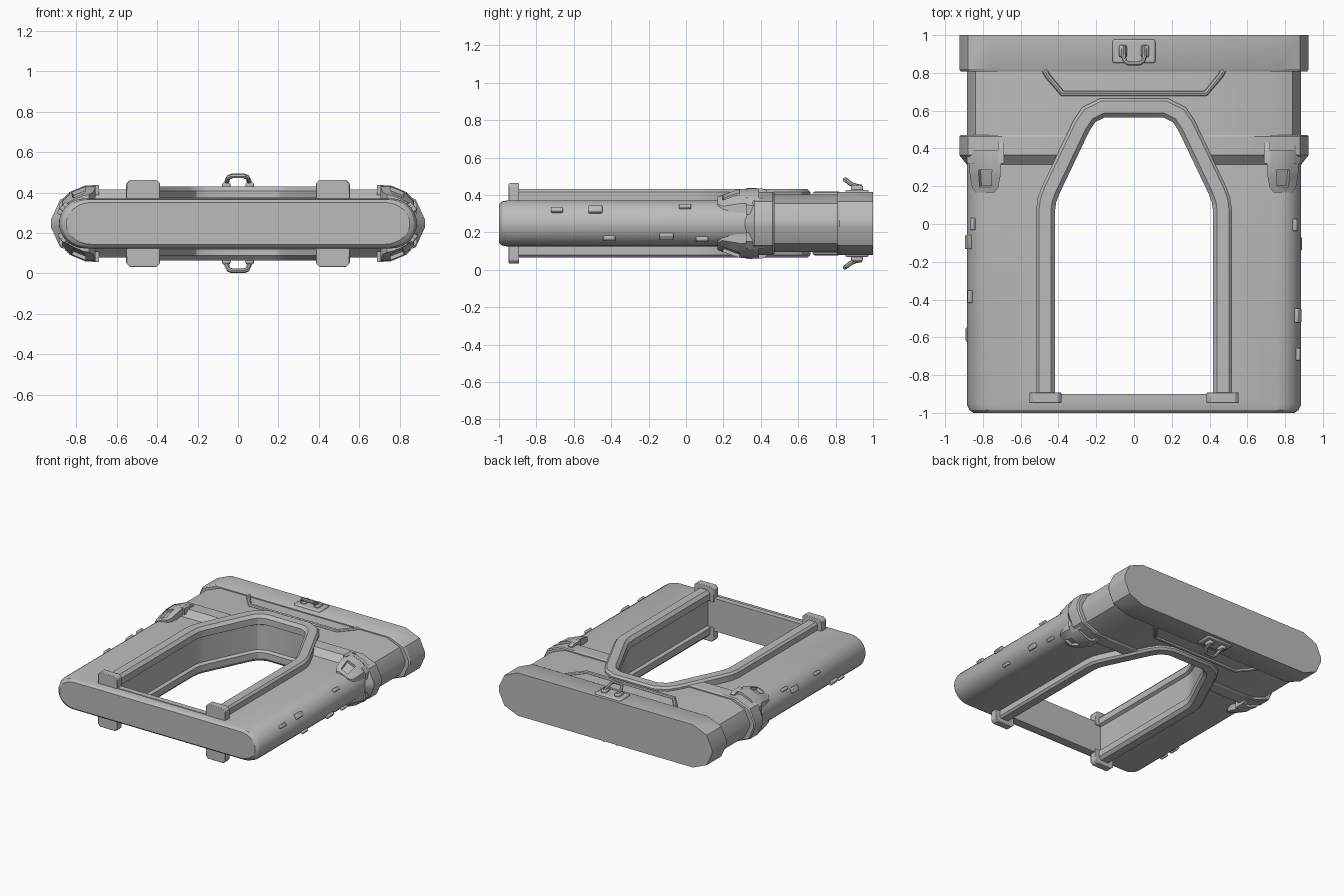
import bpy, bmesh, math
from mathutils import Vector, Matrix

if "Cube" in bpy.data.objects:
    bpy.data.objects.remove(bpy.data.objects["Cube"])

MID = 0.2475  # height of the symmetry plane; parts are modelled around z = 0

grey = bpy.data.materials.new("plain grey")
grey.use_nodes = True
COLOUR = (0.5, 0.5, 0.5, 1)
grey.diffuse_color = COLOUR
for node in grey.node_tree.nodes:
    if node.type == 'BSDF_PRINCIPLED':
        node.inputs["Base Color"].default_value = COLOUR


def activate(ob):
    bpy.ops.object.select_all(action='DESELECT')
    ob.select_set(True)
    bpy.context.view_layer.objects.active = ob


def finish(name, bm, mirror="", bevel=0.0, smooth=True):
    bmesh.ops.recalc_face_normals(bm, faces=bm.faces)
    me = bpy.data.meshes.new(name)
    bm.to_mesh(me)
    bm.free()
    me.materials.append(grey)
    ob = bpy.data.objects.new(name, me)
    bpy.context.collection.objects.link(ob)
    ob.location.z = MID
    if bevel:
        mod = ob.modifiers.new("bevel", 'BEVEL')
        mod.width, mod.segments = bevel, 2
    if mirror:
        mod = ob.modifiers.new("mirror", 'MIRROR')
        mod.use_axis = ("x" in mirror, False, "z" in mirror)
        mod.use_mirror_merge = False
    activate(ob)
    if smooth:
        bpy.ops.object.shade_smooth_by_angle(angle=math.radians(28))
    return ob


def loft(name, rings, **kw):
    """Skin a list of equal closed rings and cap both ends."""
    bm = bmesh.new()
    rows = [[bm.verts.new(p) for p in ring] for ring in rings]
    n = len(rows[0])
    for a, b in zip(rows, rows[1:]):
        for i in range(n):
            j = (i + 1) % n
            bm.faces.new((a[i], a[j], b[j], b[i]))
    bm.faces.new(rows[0])
    bm.faces.new(rows[-1])
    return finish(name, bm, **kw)


def box(name, centre, size, turn=0.0, **kw):
    bm = bmesh.new()
    mat = (Matrix.Translation(centre) @ Matrix.Rotation(turn, 4, 'Y')
           @ Matrix.Diagonal((*size, 1)))
    bmesh.ops.create_cube(bm, size=1, matrix=mat)
    return finish(name, bm, **kw)


def tube(name, path, radius, mirror=""):
    cu = bpy.data.curves.new(name + " path", 'CURVE')
    cu.dimensions = '3D'
    cu.bevel_depth, cu.bevel_resolution, cu.use_fill_caps = radius, 2, True
    sp = cu.splines.new('POLY')
    sp.points.add(len(path) - 1)
    for pt, co in zip(sp.points, path):
        pt.co = (*co, 1)
    tmp = bpy.data.objects.new(name + " path", cu)
    bpy.context.collection.objects.link(tmp)
    dg = bpy.context.evaluated_depsgraph_get()
    me = bpy.data.meshes.new_from_object(tmp.evaluated_get(dg))
    bm = bmesh.new()
    bm.from_mesh(me)
    bpy.data.objects.remove(tmp)
    bpy.data.meshes.remove(me)
    return finish(name, bm, mirror=mirror)


def ring(half, y):
    return [(x, y, z) for x, z in half] + [(-x, y, z) for x, z in reversed(half)]


def round_section(y, w, h, r=0.125, n=14):
    angles = [math.pi * (0.5 - i / n) for i in range(n + 1)]
    return ring([(w - r + r * math.cos(a), h * math.sin(a)) for a in angles], y)


def facet_section(y, w, h):
    half = [(w - 0.165, h), (w - 0.045, h * 0.7), (w, h * 0.12)]
    return ring(half + [(x, -z) for x, z in reversed(half)], y)


# Main shell
W, H = 0.885, 0.1235
body = loft("body", [round_section(-1.0, W - 0.035, H - 0.02),
                     round_section(-0.985, W - 0.014, H - 0.006),
                     round_section(-0.955, W, H), round_section(0.35, W, H)])
collar = loft("collar", [facet_section(0.315, W, H), facet_section(0.365, 0.925, 0.168),
                         facet_section(0.462, 0.925, 0.168), facet_section(0.472, 0.917, 0.162)])
neck = loft("neck", [facet_section(0.42, W, 0.154), facet_section(0.84, W, 0.154)])
loft("end_cap", [facet_section(0.808, 0.917, 0.162), facet_section(0.82, 0.925, 0.168),
                 facet_section(1.0, 0.925, 0.168)])

# Arched opening: inner outline, and a mitred offset of it
side = [(0.418, -0.9), (0.418, 0.07), (0.412, 0.115), (0.395, 0.16),
        (0.235, 0.495), (0.205, 0.54), (0.155, 0.565)]
arch = [Vector(p) for p in side] + [Vector((-x, y)) for x, y in reversed(side)]


def miter(i):
    def normal(a, b):
        d = (b - a).normalized()
        return Vector((d.y, -d.x))
    last = len(arch) - 1
    n1 = normal(arch[max(i - 1, 0)], arch[max(i, 1)])
    n2 = normal(arch[min(i, last - 1)], arch[min(i + 1, last)])
    m = (n1 + n2).normalized()
    return m / m.dot(n1)


outline = [p + miter(i) * 0.05 for i, p in enumerate(arch)]
cutter = loft("opening_cutter", [[(p.x, p.y, z) for p in outline] for z in (-0.4, 0.4)],
              smooth=False)
cutter.hide_render = True
for ob in (body, collar, neck):
    mod = ob.modifiers.new("opening", 'BOOLEAN')
    mod.operation, mod.solver, mod.object = 'DIFFERENCE', 'EXACT', cutter
    activate(ob)
    # cut before the smoothing step
    bpy.ops.object.modifier_move_to_index(modifier=mod.name, index=0)
    bpy.ops.object.modifier_apply(modifier=mod.name)
bpy.data.objects.remove(cutter)

# Arched frame with raised rails and a recessed inner wall
rail = [(0.1, 0.168), (0.085, 0.183), (0.022, 0.183), (0.0, 0.16), (0.0, 0.11), (0.022, 0.098)]
profile = rail + [(t, -z) for t, z in reversed(rail)]
loft("arch_frame", [[(*(p + miter(i) * t), z) for t, z in profile]
                    for i, p in enumerate(arch)])

# Front sill and the four frame feet
box("front_sill", (0, -0.922, 0), (0.84, 0.044, 0.257))
foot = [(0.385, 0.1), (0.385, 0.197), (0.403, 0.215), (0.535, 0.215), (0.553, 0.197), (0.553, 0.1)]
loft("frame_feet", [[(x, y, z) for x, z in foot] for y in (-0.948, -0.892)],
     mirror="xz", bevel=0.004)

# Raised trim on the neck
trim = [(0.475, 0.815), (0.458, 0.785), (0.378, 0.69)]
tube("neck_trim", [(x, y, 0.156) for x, y in trim]
     + [(-x, y, 0.156) for x, y in reversed(trim)], 0.015, mirror="z")

# Carry loop on the cap, top and bottom
box("loop_plate", (0, 0.914, 0.168), (0.225, 0.125, 0.024), mirror="z", bevel=0.01)
box("loop_eyelets", (0.058, 0.915, 0.188), (0.042, 0.065, 0.03), mirror="xz", bevel=0.01)
hook = [(0.055, 0.94, 0.195), (0.056, 0.91, 0.2), (0.054, 0.88, 0.212),
        (0.046, 0.86, 0.228), (0.03, 0.85, 0.235)]
tube("carry_loop", hook + [(-x, y, z) for x, y, z in reversed(hook)], 0.012, mirror="z")


# Latches bent over the rounded shoulder
def drop(x):
    return max(0, x - 0.755) * 0.42 + max(0, x - 0.835) * 0.75


stations = [(0.168, 0.05, 0.142), (0.195, 0.07, 0.152), (0.25, 0.08, 0.172),
            (0.285, 0.084, 0.183), (0.36, 0.084, 0.187)]
columns = (-1, -0.42, 0.42, 1)
bm = bmesh.new()
grid = []
for y, w, z in stations:
    xs = [0.788 + c * w for c in columns]
    grid.append([[bm.verts.new((x, y, z - drop(x) - d)) for x in xs] for d in (0, 0.05)])
window = []
for k, (a, b) in enumerate(zip(grid, grid[1:])):
    for s in (0, 1):
        for i in range(3):
            f = bm.faces.new((a[s][i], a[s][i + 1], b[s][i + 1], b[s][i]))
            if s == 0 and i == 1 and k in (1, 2):
                window.append(f)
    for i in (0, 3):
        bm.faces.new((a[0][i], b[0][i], b[1][i], a[1][i]))
for g in (grid[0], grid[-1]):
    for i in range(3):
        bm.faces.new((g[0][i], g[0][i + 1], g[1][i + 1], g[1][i]))
bmesh.ops.recalc_face_normals(bm, faces=bm.faces)
bmesh.ops.inset_region(bm, faces=window, thickness=0.005, depth=-0.018)
finish("latches", bm, mirror="xz")

for x in (0.704, 0.868):
    w = 0.017
    loft("latch_prong", [[(x + s * w, y, z - drop(x + s * w) - d)
                          for s, d in ((-1, 0), (1, 0), (1, 0.05), (-1, 0.05))]
                         for y, z in ((0.32, 0.19), (0.41, 0.187), (0.432, 0.175))],
         mirror="xz")
loft("latch_bar", [[(x, y, z - drop(x)) for y, z in
                    ((0.36, 0.15), (0.36, 0.188), (0.39, 0.188), (0.39, 0.15))]
                   for x in (0.7, 0.755, 0.835, 0.87)], mirror="xz")

# Small studs along both rounded sides: side, y, height, length, width
studs = [(1, -0.69, 0.07, 0.065, 0.025), (1, -0.485, 0.073, 0.075, 0.04),
         (1, -0.005, 0.088, 0.065, 0.025), (1, -0.41, -0.078, 0.065, 0.025),
         (1, -0.105, -0.068, 0.075, 0.035), (1, 0.085, -0.083, 0.065, 0.025),
         (-1, 0.0, 0.088, 0.065, 0.025), (-1, -0.095, 0.06, 0.075, 0.04),
         (-1, -0.385, 0.073, 0.065, 0.025), (-1, -0.585, -0.066, 0.075, 0.04),
         (-1, -0.69, -0.08, 0.065, 0.025)]
for s, y, z, length, width in studs:
    a = math.asin(z / H)
    box("side_stud", (s * (0.76 + 0.13 * math.cos(a)), y, z), (0.03, length, width),
        turn=-s * a, bevel=0.006)
